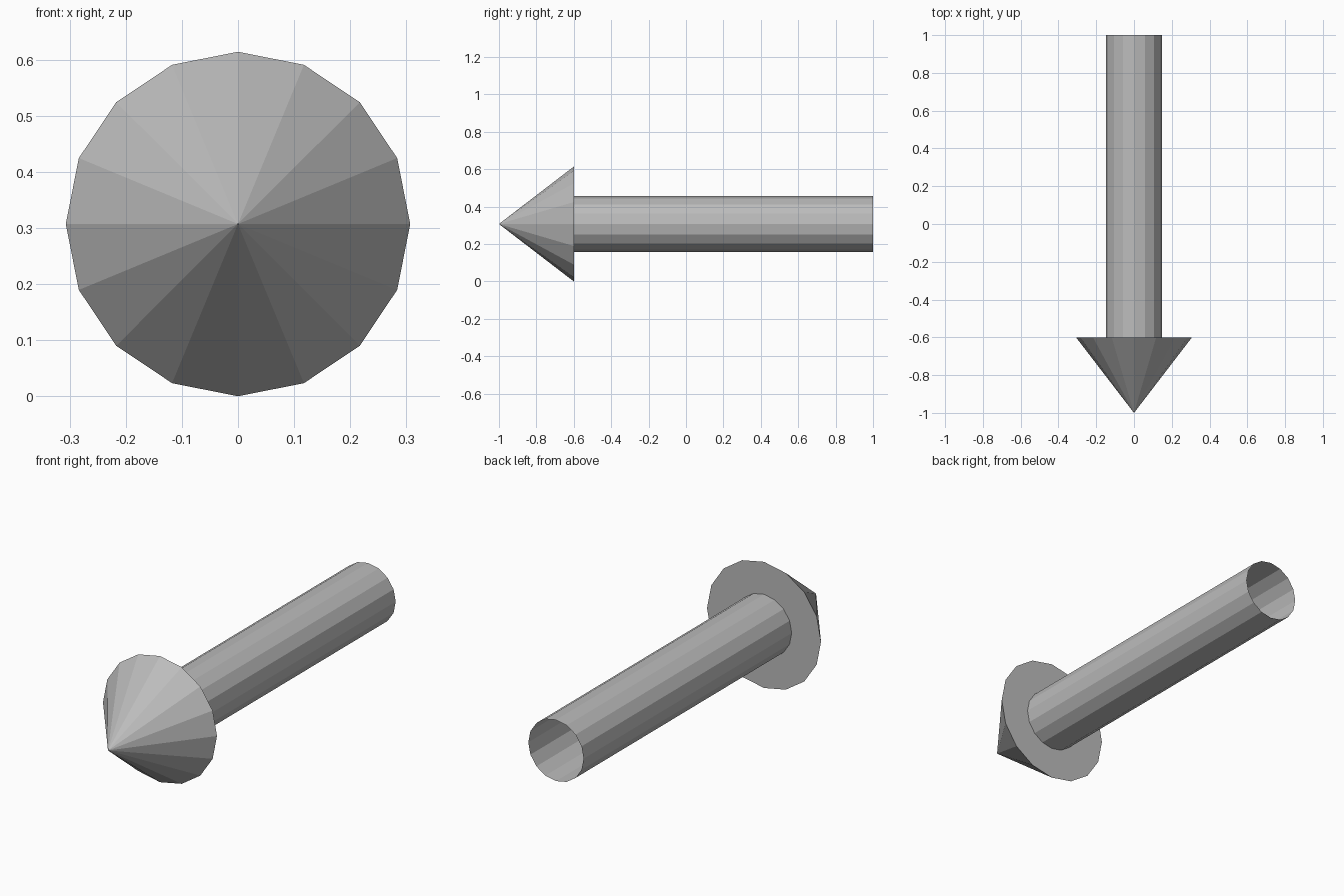
import bpy
import math
from mathutils import Matrix

SIDES = 16
CENTRE_Z = 0.307
HEAD_BASE_Y = -0.6

cube = bpy.data.objects.get("Cube")
if cube:
    bpy.data.objects.remove(cube, do_unlink=True)

# Single plain grey
grey = bpy.data.materials.new("plain grey")
grey.use_nodes = True
colour = (0.5, 0.5, 0.5, 1)
grey.diffuse_color = colour
grey.node_tree.nodes["Principled BSDF"].inputs["Base Color"].default_value = colour


def finish(name):
    """Name the new part, lay its axis along the front direction and colour it."""
    part = bpy.context.object
    part.name = name
    part.data.transform(Matrix.Rotation(math.radians(90), 4, "X"))
    part.data.materials.append(grey)
    return part


# Pointed head, closed at its base
bpy.ops.mesh.primitive_cone_add(
    vertices=SIDES, radius1=0.307, radius2=0, depth=0.4,
    end_fill_type="NGON", location=(0, HEAD_BASE_Y - 0.2, CENTRE_Z))
finish("arrow_head")

# Hollow shaft, open at the back
bpy.ops.mesh.primitive_cylinder_add(
    vertices=SIDES, radius=0.149, depth=1.6,
    end_fill_type="NOTHING", location=(0, HEAD_BASE_Y + 0.8, CENTRE_Z))
finish("arrow_shaft")
